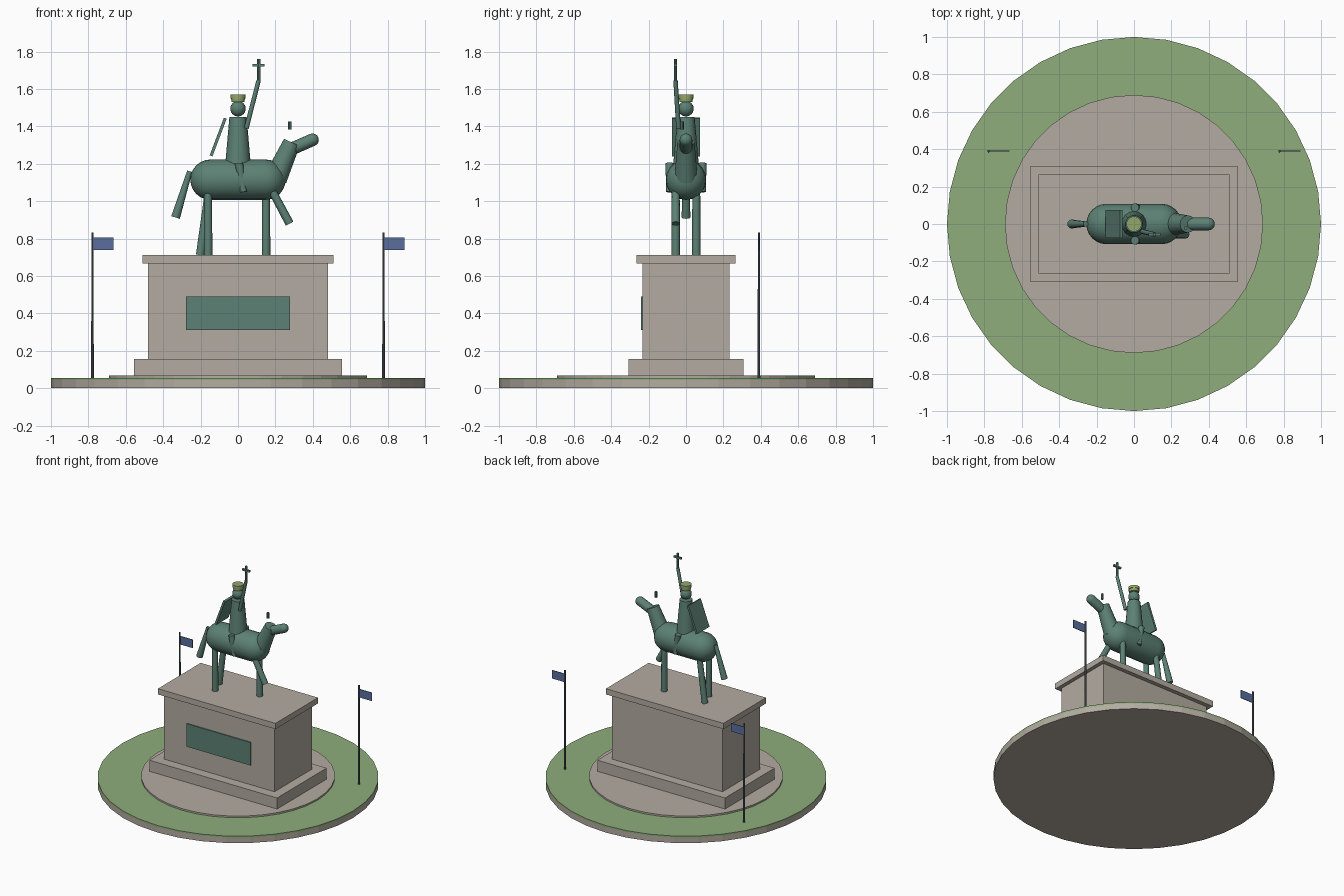
import bpy, bmesh
from math import sin, cos, pi
from mathutils import Vector, Matrix

cube = bpy.data.objects.get("Cube")
if cube:
    bpy.data.objects.remove(cube, do_unlink=True)


def material(name, rgb):
    m = bpy.data.materials.new(name)
    m.use_nodes = True
    m.diffuse_color = (*rgb, 1)
    m.node_tree.nodes["Principled BSDF"].inputs["Base Color"].default_value = (*rgb, 1)
    return m


stone = material("pale stone", (0.45, 0.41, 0.355))
grass = material("grass green", (0.275, 0.42, 0.2))
bronze = material("green bronze", (0.108, 0.22, 0.175))
gold = material("olive cap", (0.29, 0.39, 0.15))
steel = material("dark steel", (0.1, 0.125, 0.14))
blue = material("flag blue", (0.1, 0.155, 0.34))


def finish(name, bm, mat, smooth=False):
    bmesh.ops.recalc_face_normals(bm, faces=bm.faces)
    mesh = bpy.data.meshes.new(name)
    bm.to_mesh(mesh)
    bm.free()
    mesh.materials.append(mat)
    ob = bpy.data.objects.new(name, mesh)
    bpy.context.collection.objects.link(ob)
    if smooth:
        bpy.ops.object.select_all(action='DESELECT')
        ob.select_set(True)
        bpy.context.view_layer.objects.active = ob
        bpy.ops.object.shade_smooth_by_angle(angle=0.7)
    return ob


def box(name, centre, size, mat, tilt=0):
    bm = bmesh.new()
    m = Matrix.Translation(centre) @ Matrix.Rotation(tilt, 4, 'Y') @ Matrix.Diagonal((*size, 1))
    bmesh.ops.create_cube(bm, size=1, matrix=m)
    return finish(name, bm, mat)


def slab(name, half_x, half_y, z0, z1, mat):
    return box(name, (0, 0, (z0 + z1) / 2), (2 * half_x, 2 * half_y, z1 - z0), mat)


def rod(name, a, b, r1, r2, mat, sides=16, smooth=True):
    """Tapered cylinder from point a to point b."""
    a, b = Vector(a), Vector(b)
    d = b - a
    bm = bmesh.new()
    m = Matrix.Translation((a + b) / 2) @ d.to_track_quat('Z', 'Y').to_matrix().to_4x4()
    bmesh.ops.create_cone(bm, cap_ends=True, segments=sides, radius1=r1, radius2=r2,
                          depth=d.length, matrix=m)
    return finish(name, bm, mat, smooth)


def capsule(name, a, b, r, mat, sides=20, steps=6):
    """Round-ended cylinder; a and b are the centres of the end domes."""
    a, b = Vector(a), Vector(b)
    d = b - a
    arc = [i * pi / 2 / steps for i in range(steps + 1)]
    prof = [(r * sin(t), -r * cos(t)) for t in arc]
    prof += [(r * cos(t), d.length + r * sin(t)) for t in arc]
    bm = bmesh.new()
    verts = [bm.verts.new((x, 0, z)) for x, z in prof]
    edges = [bm.edges.new(p) for p in zip(verts, verts[1:])]
    bmesh.ops.spin(bm, geom=verts + edges, cent=(0, 0, 0), axis=(0, 0, 1),
                   angle=2 * pi, steps=sides)
    bmesh.ops.remove_doubles(bm, verts=bm.verts, dist=1e-5)
    bm.transform(Matrix.Translation(a) @ d.to_track_quat('Z', 'Y').to_matrix().to_4x4())
    return finish(name, bm, mat, True)


# Round ground
for name, r, z0, z1, mat in (("ground_kerb", 1, 0, 0.043, stone),
                             ("lawn", 1, 0.043, 0.055, grass),
                             ("paving", 0.69, 0.055, 0.068, stone)):
    rod(name, (0, 0, z0), (0, 0, z1), r, r, mat, 36, False)

# Pedestal
slab("pedestal_step", 0.555, 0.308, 0.068, 0.155, stone)
slab("pedestal_block", 0.48, 0.233, 0.155, 0.667, stone)
slab("pedestal_cap", 0.51, 0.265, 0.667, 0.712, stone)
box("plaque", (0, -0.237, 0.4), (0.555, 0.009, 0.18), bronze)

# Horse
capsule("horse_body", (-0.147, 0, 1.115), (0.147, 0, 1.115), 0.108, bronze)
rod("horse_neck", (0.2, 0, 1.12), (0.288, 0, 1.314), 0.062, 0.046, bronze)
capsule("horse_head", (0.3, 0, 1.285), (0.398, 0, 1.328), 0.034, bronze, 16)
rod("horse_ear", (0.276, -0.022, 1.383), (0.276, -0.022, 1.427), 0.01, 0.01, bronze, 8)
rod("horse_tail", (-0.258, 0, 1.16), (-0.334, 0, 0.913), 0.014, 0.024, bronze, 12)
for name, y, top, foot in (("front_leg_standing", 0.055, (0.15, 1.06), (0.15, 0.712)),
                           ("front_leg_raised", -0.055, (0.18, 1.06), (0.276, 0.88)),
                           ("hind_leg_straight", -0.055, (-0.16, 1.06), (-0.16, 0.712)),
                           ("hind_leg_slanted", 0.055, (-0.155, 1.06), (-0.202, 0.712))):
    rod(name, (top[0], y, top[1]), (foot[0], y, foot[1]), 0.021, 0.023, bronze, 12)

# Rider
rod("rider_torso", (0, 0, 1.2), (0, 0, 1.45), 0.068, 0.046, bronze)
capsule("rider_head", (0, 0, 1.494), (0, 0, 1.495), 0.041, bronze, 16)
rod("cap_band", (0, 0, 1.53), (0, 0, 1.553), 0.035, 0.037, gold)
rod("cap_crown", (0, 0, 1.55), (0, 0, 1.57), 0.041, 0.041, gold)
for side, y in (("left", 0.088), ("right", -0.088)):
    rod(side + "_rider_leg", (0.005, y, 1.203), (0.03, y, 1.05), 0.022, 0.018, bronze, 12)
box("cape", (-0.106, 0, 1.343), (0.016, 0.152, 0.215), bronze, 0.36)

# Raised arm holding a cross
rod("raised_arm", (0.045, -0.04, 1.39), (0.11, -0.056, 1.645), 0.013, 0.012, bronze, 12)
rod("cross_staff", (0.11, -0.056, 1.635), (0.11, -0.056, 1.76), 0.009, 0.009, bronze, 8)
box("cross_bar", (0.11, -0.056, 1.727), (0.066, 0.014, 0.014), bronze)

# Flagpoles
for side, x in (("left", 0.778), ("right", -0.778)):
    rod(side + "_flagpole", (x, 0.39, 0.05), (x, 0.39, 0.833), 0.007, 0.006, steel, 8)
    box(side + "_flag", (x + 0.058, 0.39, 0.772), (0.11, 0.005, 0.065), blue)
